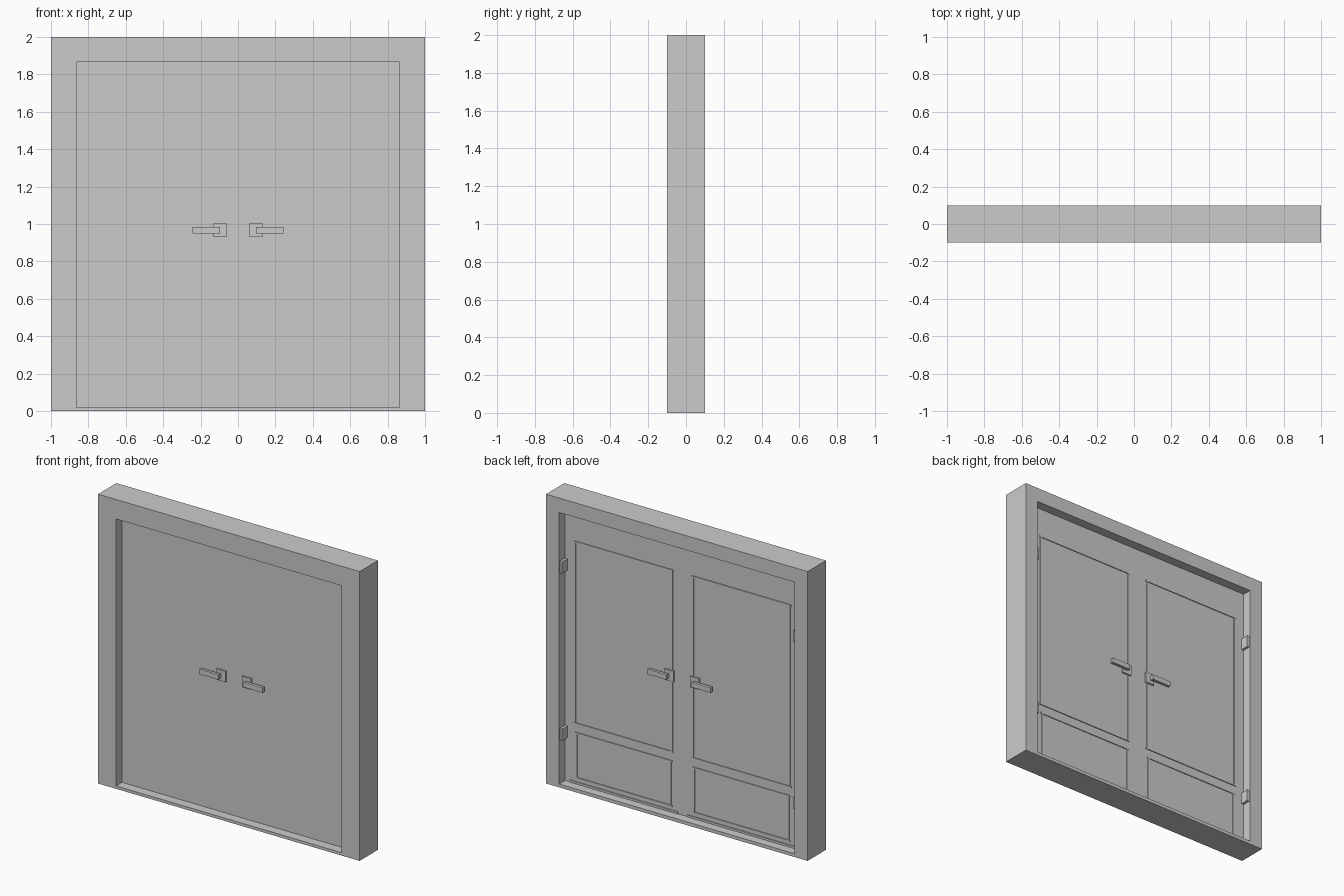
import bpy, bmesh

if "Cube" in bpy.data.objects:
    bpy.data.objects.remove(bpy.data.objects["Cube"])

# One flat grey for the whole door set
grey = bpy.data.materials.new("door_grey")
grey.diffuse_color = (0.6, 0.6, 0.6, 1)
grey.use_nodes = True
grey.node_tree.nodes["Principled BSDF"].inputs["Base Color"].default_value = grey.diffuse_color


def finish(bm, name):
    bmesh.ops.recalc_face_normals(bm, faces=bm.faces)
    me = bpy.data.meshes.new(name)
    bm.to_mesh(me)
    bm.free()
    me.materials.append(grey)
    ob = bpy.data.objects.new(name, me)
    bpy.context.collection.objects.link(ob)
    return ob


def add_box(bm, x, y, z):
    """Box from (min, max) pairs."""
    r = bmesh.ops.create_cube(bm, size=1)
    for v in r["verts"]:
        v.co = [a[0] if c < 0 else a[1] for a, c in zip((x, y, z), v.co)]


def boxes(name, parts):
    bm = bmesh.new()
    for p in parts:
        add_box(bm, *p)
    return finish(bm, name)


def flip(pair, s):
    return tuple(sorted((pair[0] * s, pair[1] * s)))


# Frame: a rebated profile swept round the opening (half width, bottom, top, y)
FACE = 0.035
profile = [(1, 0, 2, -0.1), (1, 0, 2, 0.1),
           (0.9, 0.023, 1.9, 0.1), (0.9, 0.023, 1.9, -FACE),
           (0.863, 0.02, 1.865, -FACE), (0.863, 0.02, 1.865, -0.1)]
bm = bmesh.new()
rings = [[bm.verts.new(c) for c in ((-w, y, b), (w, y, b), (w, y, t), (-w, y, t))]
         for w, b, t, y in profile]
for i, ring in enumerate(rings):
    nxt = rings[(i + 1) % len(rings)]
    for k in range(4):
        j = (k + 1) % 4
        bm.faces.new((ring[k], ring[j], nxt[j], nxt[k]))
finish(bm, "door_frame")

# Closed pair of leaves, flush with each other
boxes("door_leaves", [((-0.9, 0.9), (-FACE, FACE), (0.023, 1.9))])

BEAD = 0.01
for s, side in ((1, "right"), (-1, "left")):
    # Thin beading round the upper and lower panels on the back
    depth = (FACE - 0.005, FACE + 0.006)
    for label, (x0, x1), (z0, z1) in (("upper", (0.08, 0.82), (0.44, 1.695)),
                                      ("lower", (0.09, 0.81), (0.065, 0.375))):
        boxes(f"{label}_panel_bead_{side}", [
            (flip((x0 - BEAD, x1 + BEAD), s), depth, (z0 - BEAD / 2, z0 + BEAD / 2)),
            (flip((x0 - BEAD, x1 + BEAD), s), depth, (z1 - BEAD / 2, z1 + BEAD / 2)),
            (flip((x0 - BEAD / 2, x0 + BEAD / 2), s), depth, (z0, z1)),
            (flip((x1 - BEAD / 2, x1 + BEAD / 2), s), depth, (z0, z1))])

    # Weather strip along the bottom
    boxes(f"weather_strip_{side}", [(flip((0.035, 0.865), s), depth, (0.024, 0.038))])

    # Hinges on the back jambs
    for zc, label in ((1.52, "upper"), (0.365, "lower")):
        boxes(f"{label}_hinge_{side}",
              [(flip((0.882, 0.905), s), (FACE - 0.005, 0.092), (zc - 0.04, zc + 0.04))])

    # Lever handles on both faces: plate, stem and lever
    for f, face in ((-1, "front"), (1, "back")):
        boxes(f"handle_{face}_{side}", [
            (flip((0.062, 0.132), s), flip((FACE - 0.005, 0.047), f), (0.93, 1.005)),
            (flip((0.099, 0.127), s), flip((0.045, 0.06), f), (0.955, 0.98)),
            (flip((0.097, 0.243), s), flip((0.057, 0.077), f), (0.95, 0.985))])
